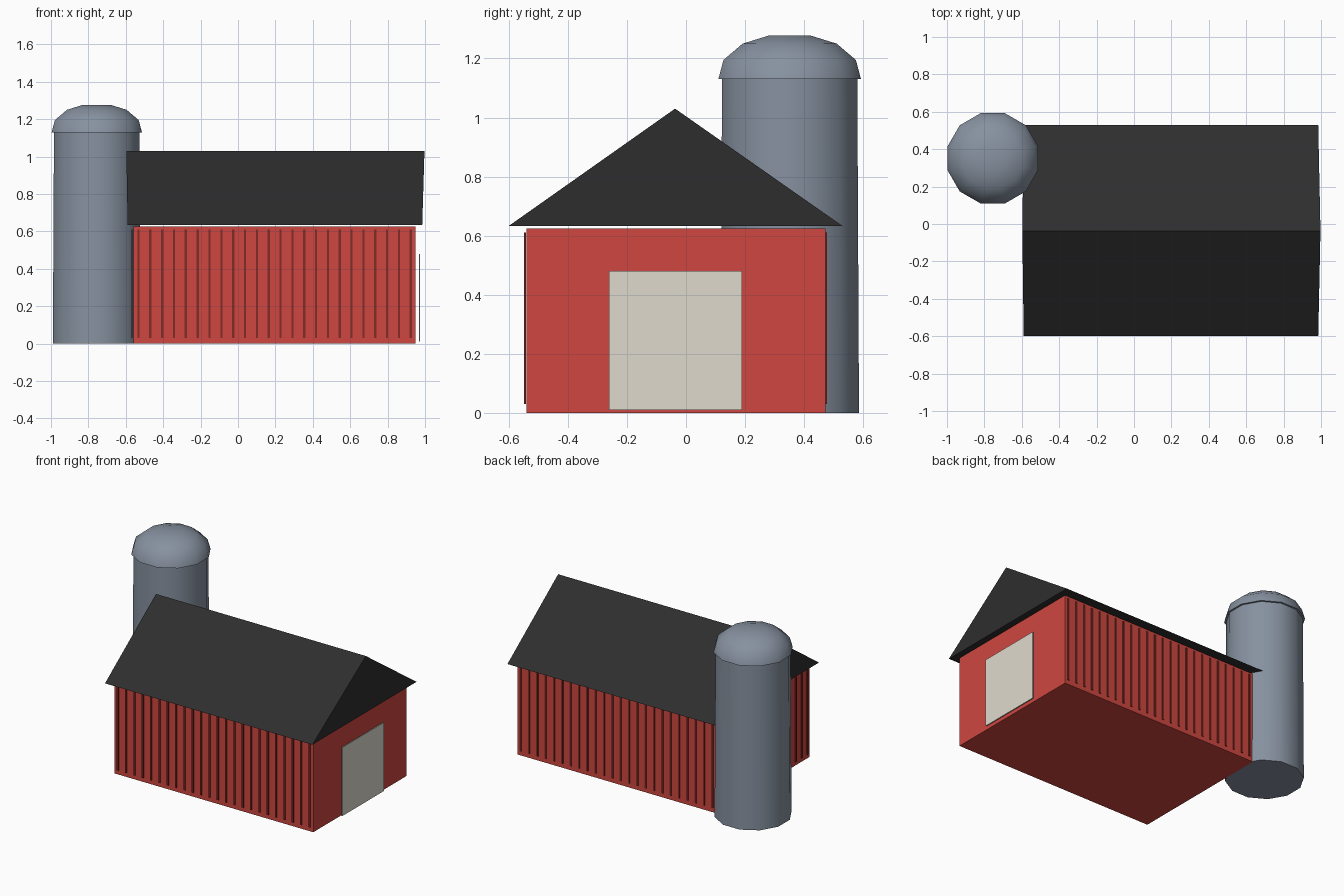
import bpy, bmesh, math
from mathutils import Matrix, Vector

if "Cube" in bpy.data.objects:
    bpy.data.objects.remove(bpy.data.objects["Cube"])


def mat(name, c):
    m = bpy.data.materials.new(name)
    m.diffuse_color = (*c, 1)
    m.use_nodes = True
    m.node_tree.nodes["Principled BSDF"].inputs["Base Color"].default_value = m.diffuse_color
    return m


RED = mat("barn red", (0.62, 0.062, 0.052))
DARK = mat("dark batten red", (0.22, 0.025, 0.02))
BLACK = mat("roof charcoal", (0.027, 0.027, 0.027))
GREY = mat("silo grey", (0.24, 0.285, 0.35))
CREAM = mat("door cream", (0.74, 0.70, 0.61))


def make(name, bm, m):
    bmesh.ops.recalc_face_normals(bm, faces=bm.faces)
    me = bpy.data.meshes.new(name)
    bm.to_mesh(me)
    bm.free()
    ob = bpy.data.objects.new(name, me)
    me.materials.append(m)
    bpy.context.collection.objects.link(ob)
    return ob


def add_box(bm, lo, hi):
    lo, hi = Vector(lo), Vector(hi)
    bmesh.ops.create_cube(bm, size=1, matrix=Matrix.Translation((lo + hi) / 2)
                          @ Matrix.Diagonal((*(hi - lo), 1)))


def box(name, lo, hi, m):
    bm = bmesh.new()
    add_box(bm, lo, hi)
    return make(name, bm, m)


# barn body and end door
box("barn_walls", (-0.56, -0.54, 0.0), (0.95, 0.472, 0.625), RED)
box("barn_door", (0.967, -0.26, 0.01), (0.974, 0.19, 0.48), CREAM)

# solid gable roof, ridge slightly longer than the eaves
bm = bmesh.new()
ends = []
for eave, ridge in ((-0.59, -0.597), (0.985, 0.997)):
    ends.append([bm.verts.new(p) for p in
                 ((eave, -0.6, 0.633), (eave, 0.53, 0.633), (ridge, -0.037, 1.03))])
a, b = ends
bm.faces.new(a)
bm.faces.new(b)
for i in range(3):
    j = (i + 1) % 3
    bm.faces.new((a[i], a[j], b[j], b[i]))
make("roof", bm, BLACK)

# vertical battens on both long walls and the left end
bm = bmesh.new()
for i in range(24):
    x = -0.532 + i * 0.0633
    for y in (-0.548, 0.472):
        add_box(bm, (x - 0.006, y, 0.03), (x + 0.006, y + 0.006, 0.61))
for i in range(16):
    y = -0.51 + i * 0.0633
    add_box(bm, (-0.57, y - 0.006, 0.03), (-0.564, y + 0.006, 0.61))
make("wall_battens", bm, DARK)


# silo: turned profiles
def lathe(name, profile, sides, m):
    bm = bmesh.new()
    rings = []
    for r, z in profile:
        rings.append([bm.verts.new((-0.755 + r * math.cos(t), 0.351 + r * math.sin(t), z))
                      for t in (2 * math.pi * (k + 0.5) / sides for k in range(sides))])
    for p, q in zip(rings, rings[1:]):
        for k in range(sides):
            n = (k + 1) % sides
            bm.faces.new((p[k], p[n], q[n], q[k]))
    bm.faces.new(rings[0])
    bm.faces.new(rings[-1])
    ob = make(name, bm, m)
    bpy.ops.object.select_all(action='DESELECT')
    ob.select_set(True)
    bpy.context.view_layer.objects.active = ob
    bpy.ops.object.shade_smooth_by_angle(angle=math.radians(50))
    return ob


lathe("silo_tower", ((0.243, 0.0), (0.237, 1.14)), 12, GREY)
lathe("silo_dome", ((0.25, 1.13), (0.232, 1.195), (0.165, 1.25), (0.075, 1.277)), 12, GREY)
